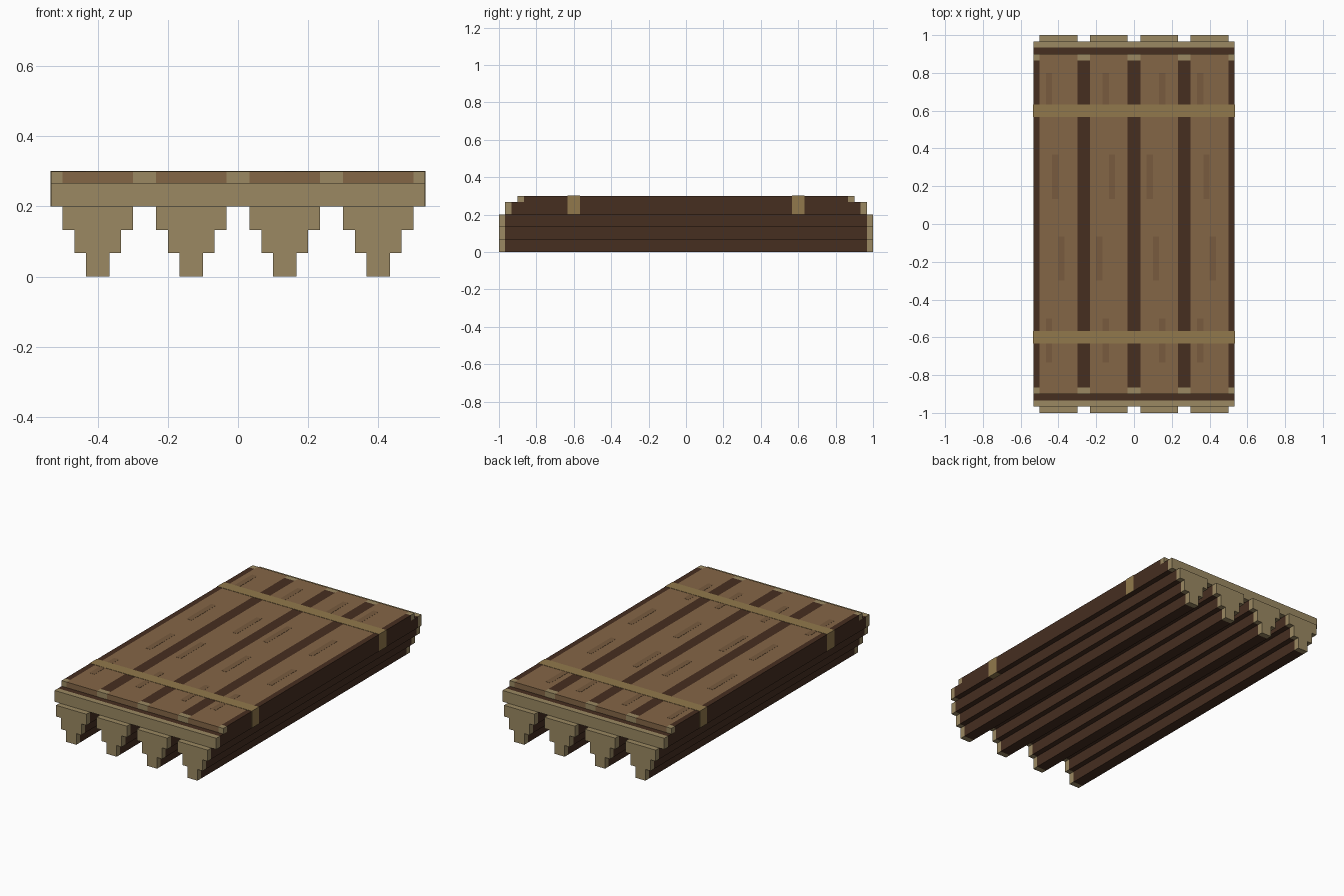
import bpy, bmesh

if "Cube" in bpy.data.objects:
    bpy.data.objects.remove(bpy.data.objects["Cube"])

U = 1 / 30  # block grid unit


def mat(name, r, g, b):
    m = bpy.data.materials.new(name)
    lin = [((c / 255 + 0.055) / 1.055) ** 2.4 for c in (r, g, b)]
    m.diffuse_color = (*lin, 1)
    m.use_nodes = True
    m.node_tree.nodes["Principled BSDF"].inputs["Base Color"].default_value = m.diffuse_color
    return m


BARK = mat("dark_bark", 70, 46, 32)
PLANK = mat("plank_brown", 132, 102, 70)
GRAIN = mat("plank_grain", 120, 91, 63)
CUT = mat("cut_wood", 155, 137, 98)
ROPE = mat("rope_tan", 145, 121, 76)


def prism(name, profile, y0, y1, material):
    """Extrude an (x, z) profile along y; all values in grid units."""
    bm = bmesh.new()
    face = bm.faces.new([bm.verts.new((x * U, y0 * U, z * U)) for x, z in profile])
    ext = bmesh.ops.extrude_face_region(bm, geom=[face])["geom"]
    bmesh.ops.translate(bm, vec=(0, (y1 - y0) * U, 0),
                        verts=[v for v in ext if isinstance(v, bmesh.types.BMVert)])
    bmesh.ops.recalc_face_normals(bm, faces=bm.faces)
    me = bpy.data.meshes.new(name)
    bm.to_mesh(me)
    bm.free()
    me.materials.append(material)
    ob = bpy.data.objects.new(name, me)
    bpy.context.collection.objects.link(ob)
    return ob


def box(name, x0, x1, y0, y1, z0, z1, material):
    return prism(name, [(x0, z0), (x1, z0), (x1, z1), (x0, z1)], y0, y1, material)


def capped(name, profile, half, material):
    """Long piece with one-unit pale cut ends."""
    prism(name, profile, 1 - half, half - 1, material)
    prism(name + "_front_end", profile, -half, 1 - half, CUT)
    prism(name + "_back_end", profile, half - 1, half, CUT)


def rect(x0, x1, z0, z1):
    return [(x0, z0), (x1, z0), (x1, z1), (x0, z1)]


# Stepped half-log beams and the planks above them
half_log = [(1, 0), (1, 2), (2, 2), (2, 4), (3, 4), (3, 6)]
outline = half_log + [(-x, z) for x, z in reversed(half_log)]
for cx in (-12, -4, 4, 12):
    capped("log_beam", [(cx + x, z) for x, z in outline], 30, BARK)
    box("deck_plank", cx - 3, cx + 3, -27, 27, 8, 9, PLANK)

# Deck base layer
capped("deck_base", rect(-16, 16, 6, 8), 29, BARK)

# Dark bark strips between the planks
for x0, x1 in ((-16, -15), (-9, -7), (-1, 1), (7, 9), (15, 16)):
    capped("bark_strip", rect(x0, x1, 8, 9), 27, BARK)

# Binding ropes wrapped over the deck
for y in (-18, 18):
    box("binding_rope", -16.04, 16.04, y - 1, y + 1, 6, 9.05, ROPE)

# Grain marks in rows: (y start, left edges of marks)
rows = ((-22, (-14, -5, 4, 10)), (17, (-14, -5, 4, 10)),
        (4, (-13, -4, 2, 11)), (-9, (-12, -6, 3, 12)))
for y, xs in rows:
    for x in xs:
        box("grain_mark", x, x + 1, y, y + 7, 8.95, 9.025, GRAIN)
